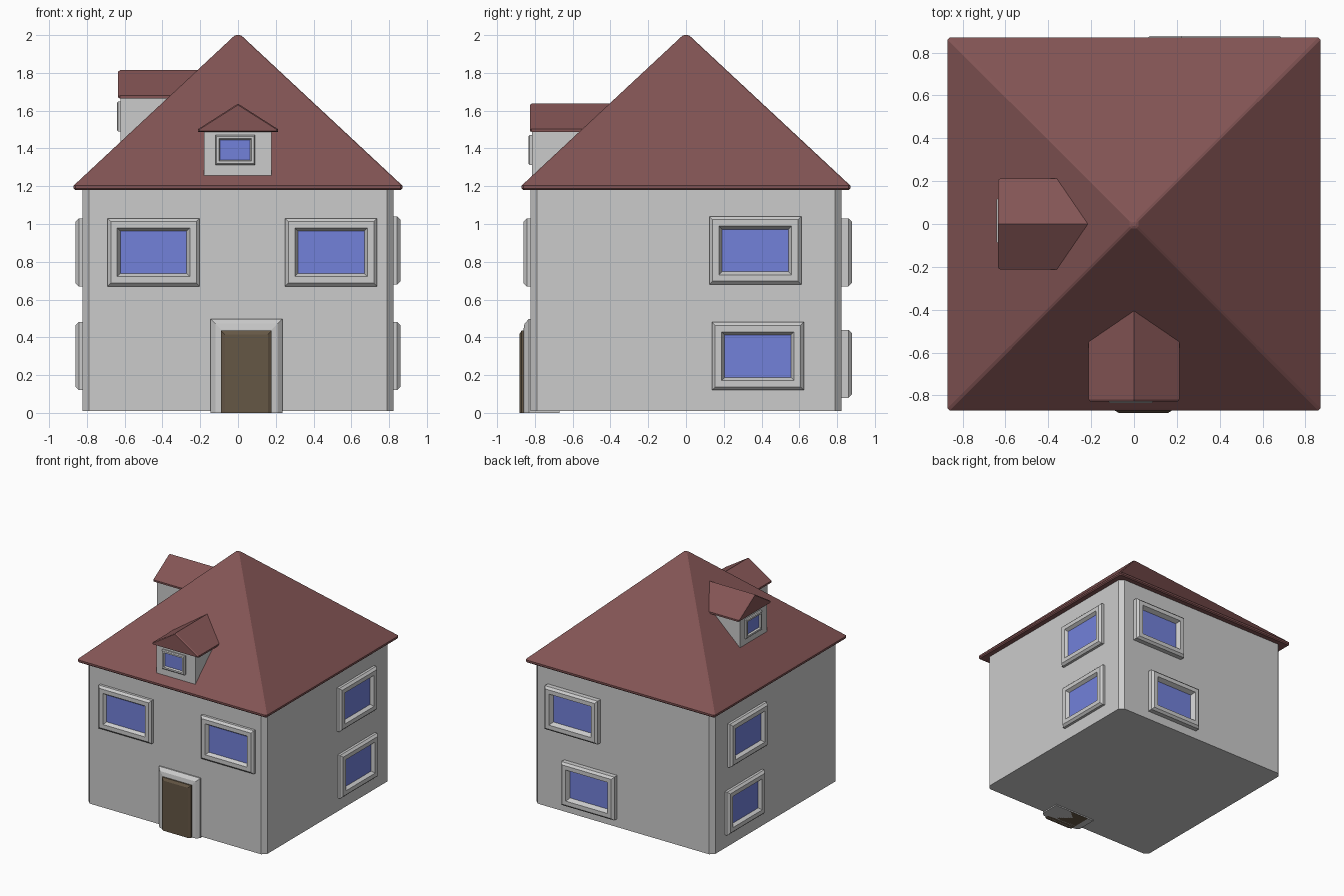
import bpy, bmesh
from math import radians
from mathutils import Matrix, Vector

if "Cube" in bpy.data.objects:
    bpy.data.objects.remove(bpy.data.objects["Cube"])


def paint(name, rgb):
    m = bpy.data.materials.new(name)
    m.diffuse_color = (*rgb, 1)
    m.use_nodes = True
    m.node_tree.nodes["Principled BSDF"].inputs["Base Color"].default_value = m.diffuse_color
    return m


RED = paint("roof_red", (0.23, 0.09, 0.09))
BLUE = paint("glass_blue", (0.17, 0.22, 0.70))
BROWN = paint("door_brown", (0.13, 0.095, 0.06))


def loft(name, rings, mat=None, place=Matrix()):
    """Skin a stack of equal-sized point rings and cap both ends."""
    bm = bmesh.new()
    rows = [[bm.verts.new(p) for p in ring] for ring in rings]
    for a, b in zip(rows, rows[1:]):
        for i in range(len(a)):
            j = (i + 1) % len(a)
            bm.faces.new((a[i], a[j], b[j], b[i]))
    bm.faces.new(rows[0][::-1])
    bm.faces.new(rows[-1])
    bmesh.ops.recalc_face_normals(bm, faces=bm.faces)
    bm.transform(place)
    me = bpy.data.meshes.new(name)
    bm.to_mesh(me)
    bm.free()
    ob = bpy.data.objects.new(name, me)
    bpy.context.collection.objects.link(ob)
    if mat:
        me.materials.append(mat)
    return ob


def square(r, z, c):
    """Square of half size r with cut corners, at height z."""
    k = r - c
    return [(r, -k, z), (r, k, z), (k, r, z), (-k, r, z),
            (-r, k, z), (-r, -k, z), (-k, -r, z), (k, -r, z)]


def pane(u0, u1, v0, v1, d, inset=0, floor=False):
    """Upright rectangle on the front side at distance d from the centre."""
    u0, u1, v1 = u0 + inset, u1 - inset, v1 - inset
    v0 = v0 if floor else v0 + inset
    return [(u0, -d, v0), (u1, -d, v0), (u1, -d, v1), (u0, -d, v1)]


def turn(deg):
    return Matrix.Rotation(radians(deg), 4, 'Z')


def window(label, u, v, w, h, wall, place, border=0.068, out=0.038):
    r = (u - w / 2, u + w / 2, v - h / 2, v + h / 2)
    front = wall + out
    s = border
    loft(label + "_window_frame",
         [pane(*r, wall - 0.02), pane(*r, front - 0.25 * s), pane(*r, front, 0.25 * s),
          pane(*r, front, 0.75 * s), pane(*r, wall + 0.3 * out, s)], None, place)
    loft(label + "_window_glass",
         [pane(*r, wall, s), pane(*r, wall + 0.35 * out, s)], BLUE, place)


# Walls and main roof
loft("walls", [square(0.822, 0.01, 0.034), square(0.822, 1.19, 0.034)])
loft("main_roof", [square(0.862, 1.18, 0.01), square(0.87, 1.188, 0.01),
                   square(0.87, 1.203, 0.01), square(0.86, 1.213, 0.01),
                   square(0.02, 1.996, 0.008), square(0.01, 2.0, 0.004)], RED)

# House windows: side, turn, (centre along wall, centre height)
for side, deg, spots in (
        ("front", 0, ((-0.447, 0.85), (0.493, 0.85))),
        ("right", 90, ((0.367, 0.86), (0.38, 0.30))),
        ("back", 180, ((-0.453, 0.85), (-0.30, 0.26))),
        ("left", -90, ((-0.385, 0.85), (-0.42, 0.30)))):
    for u, v in spots:
        window(side, u, v, 0.487, 0.36, 0.822, turn(deg),
               out=0.056 if side == "back" else 0.038)

# Door and its surround
d = (-0.145, 0.235, 0.0, 0.497)
loft("door_surround", [pane(*d, 0.67), pane(*d, 0.832), pane(*d, 0.855, 0.025, True),
                       pane(*d, 0.86, 0.055, True)])
d = (-0.09, 0.178, 0.0, 0.436)
loft("door", [pane(*d, 0.67), pane(*d, 0.87), pane(*d, 0.882, 0.02, True)], BROWN)


# Gabled dormers, modelled on the front and moved to the left for the second
def gable(half, z0, z1, top, y):
    return [(-half, y, z0), (half, y, z0), (half, y, z1), (0, y, top), (-half, y, z1)]


for side, place in (("front", Matrix()),
                    ("left", turn(-90) @ Matrix.Translation(Vector((0, 0.193, 0.177))))):
    loft(side + "_dormer_walls",
         [pane(-0.18, 0.178, 1.25, 1.50, 0.814), pane(-0.18, 0.178, 1.25, 1.50, 0.45)],
         None, place)
    # Wall foot and roof end sit inside the main roof
    loft(side + "_dormer_roof",
         [gable(0.205, 1.492, 1.500, 1.630, -0.827), gable(0.212, 1.488, 1.502, 1.637, -0.818),
          gable(0.212, 1.488, 1.502, 1.637, -0.38)], RED, place)
    window(side + "_dormer", -0.015, 1.392, 0.21, 0.158, 0.814, place, 0.026, 0.02)
